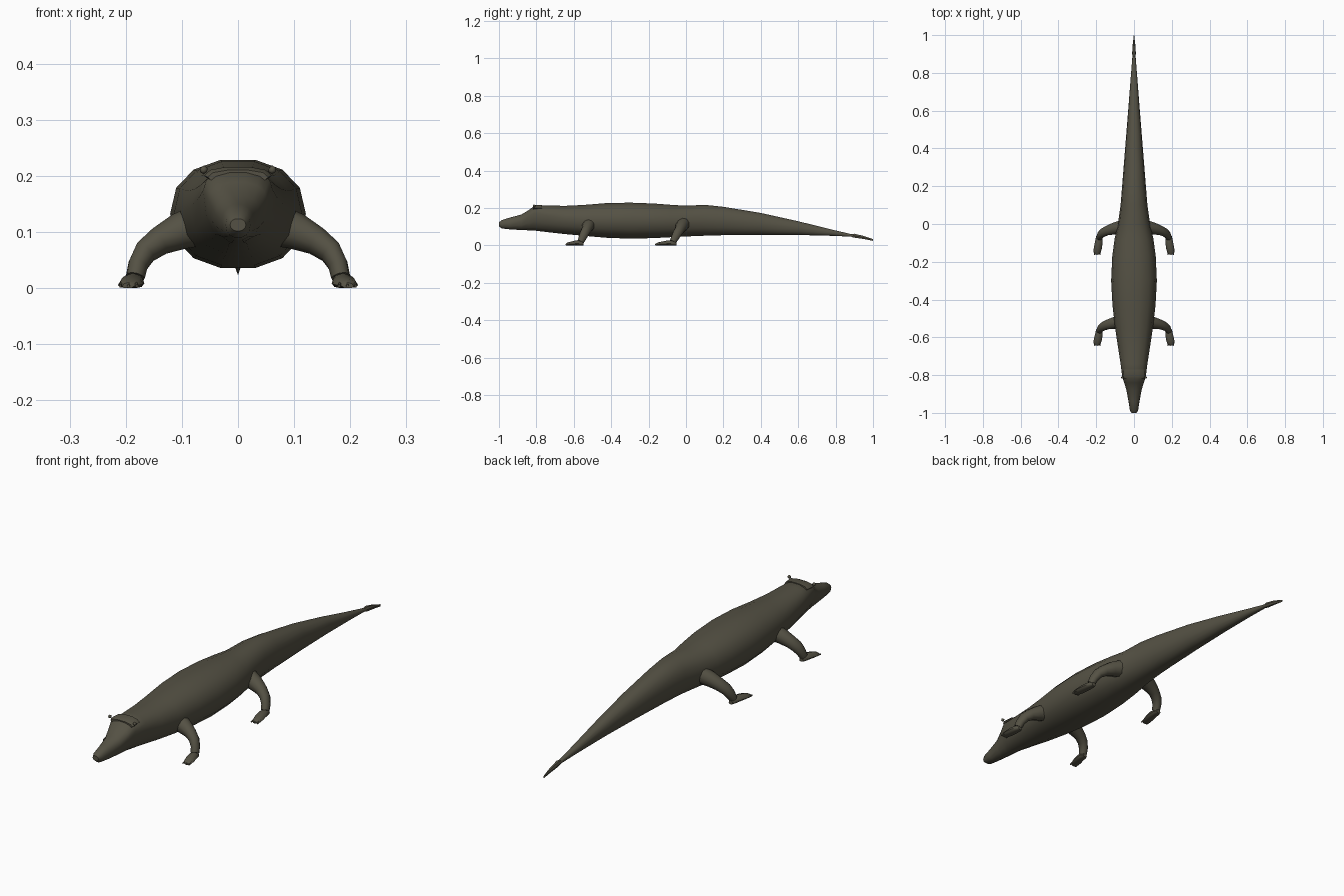
import bpy, bmesh, math
from mathutils import Vector

if "Cube" in bpy.data.objects:
    bpy.data.objects.remove(bpy.data.objects["Cube"])

skin = bpy.data.materials.new("olive_brown_skin")
skin.diffuse_color = (0.090, 0.083, 0.058, 1)
skin.use_nodes = True
skin.node_tree.nodes["Principled BSDF"].inputs["Base Color"].default_value = skin.diffuse_color


def finish(name, bm, angle=50):
    bmesh.ops.recalc_face_normals(bm, faces=bm.faces)
    me = bpy.data.meshes.new(name)
    bm.to_mesh(me)
    bm.free()
    me.materials.append(skin)
    ob = bpy.data.objects.new(name, me)
    bpy.context.collection.objects.link(ob)
    bpy.ops.object.select_all(action='DESELECT')
    ob.select_set(True)
    bpy.context.view_layer.objects.active = ob
    bpy.ops.object.shade_smooth_by_angle(angle=math.radians(angle))
    return ob


def skin_rings(name, rings, angle=50):
    """Join rings of points into one closed surface."""
    bm = bmesh.new()
    vs = [[bm.verts.new(p) for p in r] for r in rings]
    n = len(vs[0])
    for a, b in zip(vs, vs[1:]):
        for i in range(n):
            j = (i + 1) % n
            bm.faces.new((a[i], a[j], b[j], b[i]))
    bm.faces.new(vs[0])
    bm.faces.new(vs[-1])
    return finish(name, bm, angle)


def section(y, half_w, z0, z1, mid=0.5, n=14):
    """Upright cross-section, widest at height fraction mid."""
    zm = z0 + (z1 - z0) * mid
    ring = []
    for i in range(n):
        a = 2 * math.pi * i / n
        c, s = math.cos(a), math.sin(a)
        x = half_w * math.copysign(abs(c) ** 0.9, c)
        h = (z1 - zm) if s > 0 else (zm - z0)
        ring.append(Vector((x, y, zm + h * math.copysign(abs(s) ** 0.9, s))))
    return ring


# Snout, head, trunk and tail: y, half width, bottom, top, widest height
BODY = [
    (-1.00, 0.014, 0.102, 0.124, 0.5), (-0.985, 0.022, 0.090, 0.136, 0.5),
    (-0.94, 0.029, 0.085, 0.150, 0.5), (-0.88, 0.040, 0.081, 0.166, 0.6),
    (-0.84, 0.052, 0.079, 0.190, 0.7), (-0.81, 0.062, 0.077, 0.213, 0.72),
    (-0.74, 0.071, 0.069, 0.215, 0.62), (-0.65, 0.085, 0.059, 0.213, 0.55),
    (-0.55, 0.100, 0.050, 0.218, 0.5), (-0.43, 0.114, 0.039, 0.228, 0.5),
    (-0.30, 0.121, 0.034, 0.231, 0.5), (-0.17, 0.115, 0.037, 0.226, 0.5),
    (-0.08, 0.103, 0.042, 0.219, 0.5), (0.00, 0.085, 0.046, 0.214, 0.5),
    (0.10, 0.071, 0.050, 0.219, 0.5), (0.20, 0.063, 0.053, 0.208, 0.5),
    (0.40, 0.047, 0.055, 0.175, 0.5), (0.60, 0.031, 0.055, 0.130, 0.5),
    (0.78, 0.017, 0.051, 0.085, 0.5), (0.92, 0.006, 0.045, 0.052, 0.5),
]
skin_rings("body", [section(*s) for s in BODY])

# Pointed tail end
skin_rings("tail_tip", [section(y, w, a, b, n=6) for y, w, a, b in [
    (0.885, 0.007, 0.044, 0.062), (0.90, 0.010, 0.040, 0.064),
    (0.95, 0.007, 0.033, 0.052), (1.00, 0.001, 0.024, 0.034)]], 30)


def tube(name, path, side, n=10):
    """Tapered limb along (x, y, z, radius across, radius up)."""
    pts = [Vector((p[0] * side, p[1], p[2])) for p in path]
    rings = []
    for i, p in enumerate(pts):
        t = (pts[min(i + 1, len(pts) - 1)] - pts[max(i - 1, 0)]).normalized()
        u = t.cross(Vector((0.0, -0.8 * 1.0, 0.6))).normalized()
        v = t.cross(u).normalized()
        ru, rv = path[i][3:]
        ring = []
        for k in range(n):
            a = 2 * math.pi * k / n
            q = p + u * (ru * math.cos(a)) + v * (rv * math.sin(a))
            q.z = max(q.z, 0.002)
            ring.append(q)
        rings.append(ring)
    return skin_rings(name, rings)


LEG = [(0.070, 0.005, 0.112, 0.038, 0.036), (0.105, -0.003, 0.101, 0.033, 0.032),
       (0.140, -0.012, 0.084, 0.025, 0.027), (0.165, -0.024, 0.065, 0.021, 0.025),
       (0.178, -0.036, 0.042, 0.018, 0.022), (0.183, -0.048, 0.020, 0.017, 0.018)]
# Foot rings: y, centre x, half width, top
FOOT = [(-0.030, 0.183, 0.010, 0.018), (-0.045, 0.184, 0.017, 0.025),
        (-0.075, 0.187, 0.020, 0.027), (-0.105, 0.191, 0.022, 0.021),
        (-0.128, 0.195, 0.019, 0.016), (-0.140, 0.196, 0.010, 0.010)]

for place, y0, reach in (("front", -0.522, 0.86), ("hind", -0.022, 1.0)):
    for side, label in ((-1, "left"), (1, "right")):
        # Bent leg
        tube(f"{place}_leg_{label}",
             [(x, y0 + y * reach, z, a, b) for x, y, z, a, b in LEG], side)
        # Flat foot
        rings = []
        for y, cx, w, top in FOOT:
            ring = section(y0 + y * reach, w, 0.0, top, 0.35, 8)
            rings.append([p + Vector((cx * side, 0, 0)) for p in ring])
        skin_rings(f"{place}_foot_{label}", rings)
        # Short toes
        for k in (-1, 0, 1):
            toe = []
            for f, r in ((0, 0.006), (1, 0.002)):
                ring = section(y0 - (0.118 + f * 0.025) * reach, r, 0.001, 0.003 + 2 * r, 0.5, 6)
                dx = 0.195 * side + k * (0.011 + 0.004 * f)
                toe.append([p + Vector((dx, 0, 0)) for p in ring])
            skin_rings(f"{place}_toe_{label}_{k + 2}", toe)

# Raised eyes
for side, label in ((-1, "left"), (1, "right")):
    bm = bmesh.new()
    bmesh.ops.create_icosphere(bm, subdivisions=1, radius=0.008)
    bmesh.ops.translate(bm, verts=bm.verts, vec=(0.061 * side, -0.812, 0.211))
    finish(f"eye_{label}", bm)

# Brow ridge across the back of the skull
skin_rings("brow_ridge", [section(y, w, a, b, 0.5, 10) for y, w, a, b in [
    (-0.818, 0.054, 0.185, 0.211), (-0.805, 0.060, 0.185, 0.217),
    (-0.77, 0.055, 0.185, 0.217)]])
